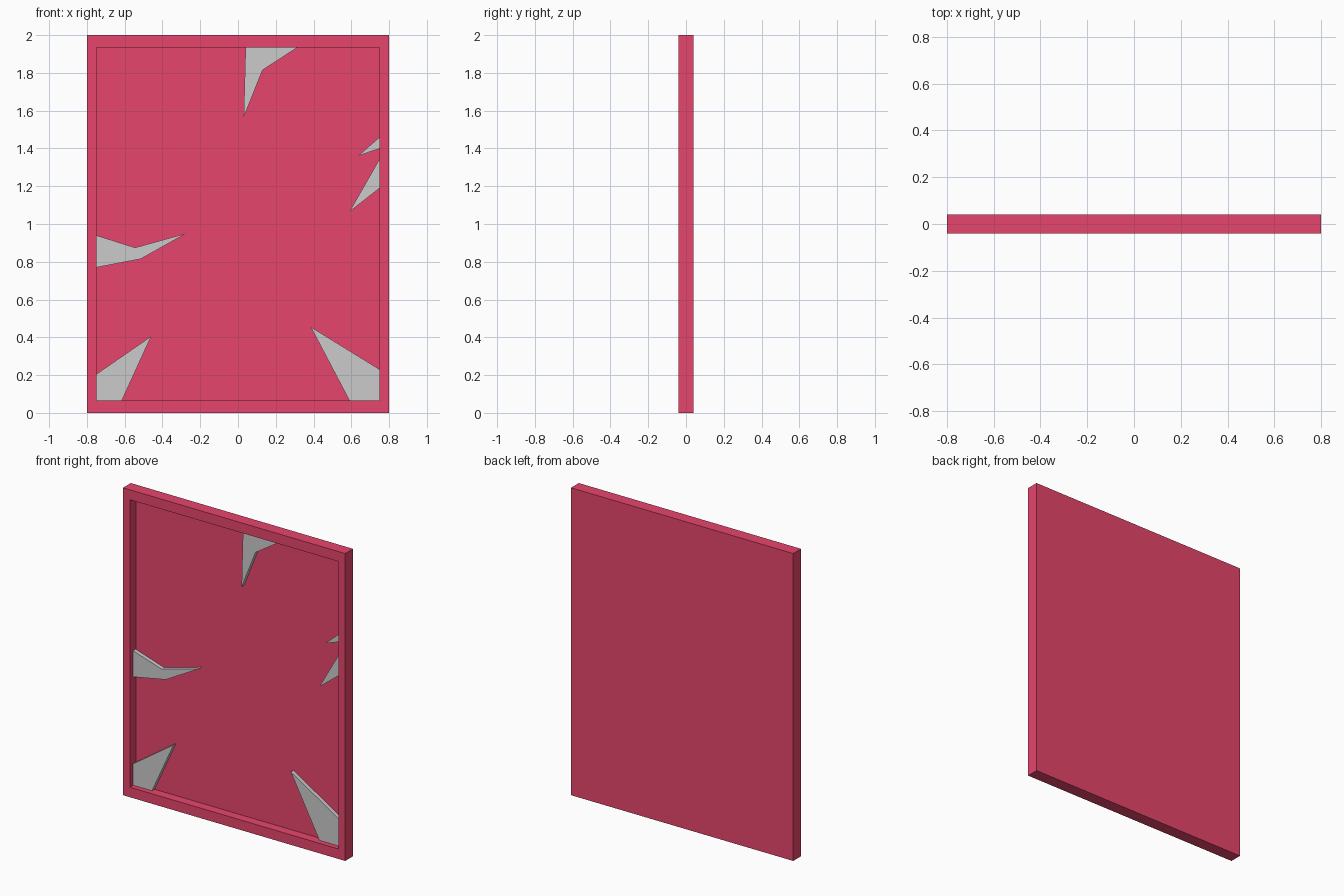
import bpy, bmesh
from math import copysign

if "Cube" in bpy.data.objects:
    bpy.data.objects.remove(bpy.data.objects["Cube"])


def mesh_object(name, bm, material=None):
    bmesh.ops.recalc_face_normals(bm, faces=bm.faces[:])
    mesh = bpy.data.meshes.new(name)
    bm.to_mesh(mesh)
    bm.free()
    obj = bpy.data.objects.new(name, mesh)
    bpy.context.collection.objects.link(obj)
    if material:
        mesh.materials.append(material)
    return obj


HALF_W, HALF_D, HEIGHT = 0.80, 0.04, 2.0
IN_X, IN_LOW, IN_HIGH = 0.75, 0.065, 1.935
FLOOR_Y, SHARD_Y = 0.02, -0.006

red = bpy.data.materials.new("frame_red")
red.diffuse_color = (0.8, 0.06, 0.15, 1)
red.use_nodes = True
red.node_tree.nodes["Principled BSDF"].inputs["Base Color"].default_value = red.diffuse_color

# Frame with solid back: a slab whose front is inset and sunk
bm = bmesh.new()
bmesh.ops.create_cube(bm, size=1)
for v in bm.verts:
    v.co = (v.co.x * 2 * HALF_W, v.co.y * 2 * HALF_D, (v.co.z + 0.5) * HEIGHT)
bm.normal_update()
front = min(bm.faces, key=lambda f: f.calc_center_median().y)
bmesh.ops.inset_region(bm, faces=[front], thickness=0.05)
for v in front.verts:
    v.co.x = copysign(IN_X, v.co.x)
    v.co.z = IN_HIGH if v.co.z > 1 else IN_LOW
opening = bmesh.ops.extrude_discrete_faces(bm, faces=[front])["faces"][0]
for v in opening.verts:
    v.co.y = FLOOR_Y
mesh_object("mirror_frame", bm, red)

# Broken glass left around the edge, as (x, z) outlines
shards = {
    "top_shard": [(0.04, IN_HIGH), (0.03, 1.565), (0.13, 1.815), (0.315, IN_HIGH)],
    "upper_right_shard": [(IN_X, 1.46), (0.635, 1.36), (IN_X, 1.40)],
    "right_shard": [(IN_X, 1.345), (0.59, 1.065), (IN_X, 1.19)],
    "left_shard": [(-IN_X, 0.94), (-IN_X, 0.77), (-0.515, 0.815),
                   (-0.275, 0.95), (-0.545, 0.875)],
    "lower_left_shard": [(-IN_X, IN_LOW), (-0.615, IN_LOW),
                         (-0.46, 0.405), (-IN_X, 0.205)],
    "lower_right_shard": [(IN_X, IN_LOW), (IN_X, 0.23),
                          (0.385, 0.455), (0.59, IN_LOW)],
}
for name, outline in shards.items():
    bm = bmesh.new()
    face = bm.faces.new([bm.verts.new((x, SHARD_Y, z)) for x, z in outline])
    grown = bmesh.ops.extrude_face_region(bm, geom=[face], use_keep_orig=True)
    for v in grown["geom"]:
        if isinstance(v, bmesh.types.BMVert):
            v.co.y = FLOOR_Y
    mesh_object(name, bm)
